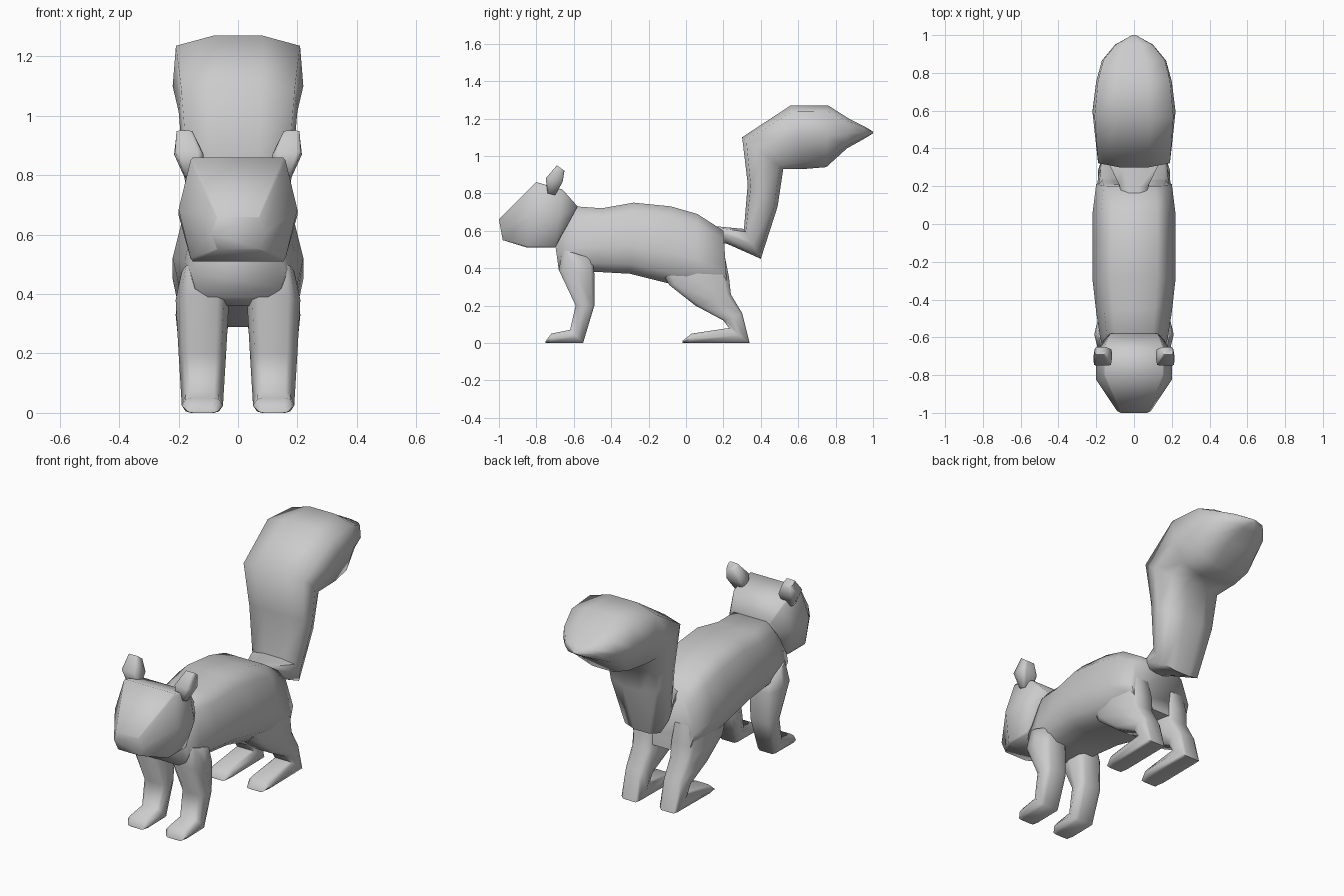
import bpy
import bmesh
import math

cube = bpy.data.objects.get("Cube")
if cube:
    bpy.data.objects.remove(cube, do_unlink=True)

# Single fur colour
fur = bpy.data.materials.new("grey fur")
fur.use_nodes = True
grey = (0.6, 0.6, 0.6, 1)
fur.diffuse_color = grey
fur.node_tree.nodes["Principled BSDF"].inputs["Base Color"].default_value = grey


def section_outline(width, upper, lower, corner, middle, flat):
    """Rounded box outline: pairs of (fraction along the spine, sideways offset)."""
    half = [
        (0, flat * upper * width),
        (corner, upper * width),
        (middle, width),
        (1 - corner, lower * width),
        (1, flat * lower * width),
    ]
    return half + [(along, -offset) for along, offset in reversed(half)]


def loft(name, sections, centre=0, lean=0, side=1,
         upper=0.8, lower=0.8, corner=0.1, middle=0.5, flat=0.7):
    """Skin a closed low-poly tube through sections of (start, end, half width)."""
    bm = bmesh.new()
    loops = []
    for start_y, start_z, end_y, end_z, width in sections:
        loop = []
        for along, offset in section_outline(width, upper, lower, corner, middle, flat):
            y = start_y + (end_y - start_y) * along
            z = start_z + (end_z - start_z) * along
            x = side * (centre + offset + lean * z)
            loop.append(bm.verts.new((x, y, z)))
        loops.append(loop)

    # Walls between neighbouring sections, then the two end caps
    for first, second in zip(loops, loops[1:]):
        for i in range(len(first)):
            bm.faces.new((first[i - 1], first[i], second[i], second[i - 1]))
    bm.faces.new(loops[0])
    bm.faces.new(loops[-1])
    bmesh.ops.recalc_face_normals(bm, faces=bm.faces)

    mesh = bpy.data.meshes.new(name)
    bm.to_mesh(mesh)
    bm.free()
    mesh.materials.append(fur)
    obj = bpy.data.objects.new(name, mesh)
    bpy.context.collection.objects.link(obj)
    bpy.ops.object.select_all(action="DESELECT")
    obj.select_set(True)
    bpy.context.view_layer.objects.active = obj
    bpy.ops.object.shade_smooth_by_angle(angle=math.radians(80))


def pair(name, sections, **options):
    """Build the same part on the left (+x) and the right (-x)."""
    for label, side in (("left", 1), ("right", -1)):
        loft(label + "_" + name, sections, side=side, **options)


# Each section holds the y and z of its upper or front end,
# the y and z of its lower or back end, and its half width.

# Trunk from chest to rump
loft("body", [
    (-.71, .6, -.68, .39, .16),
    (-.59, .73, -.6, .36, .18),
    (-.45, .72, -.48, .38, .2),
    (-.28, .75, -.3, .37, .22),
    (-.08, .73, -.1, .32, .22),
    (.06, .69, .05, .29, .22),
    (.2, .6, .22, .29, .2),
], upper=0.8, lower=0.9, corner=0.14, middle=0.6)

# Wedge-shaped head with a blunt muzzle
loft("head", [
    (-.58, .73, -.65, .6, .16),
    (-.66, .82, -.7, .51, .2),
    (-.8, .86, -.85, .51, .2),
    (-1, .66, -.98, .55, .09),
], corner=0.03, flat=0.95)

# Small blocky ears, leaning outwards
pair("ear", [
    (-.74, .8, -.7, .79, .03),
    (-.75, .88, -.66, .86, .05),
    (-.69, .95, -.65, .92, .03),
], lean=0.19, upper=0.9, lower=0.9, corner=0.05)

# Front legs, running down into the paws
pair("front_leg", [
    (-.66, .5, -.5, .45, .07),
    (-.68, .39, -.49, .37, .09),
    (-.59, .2, -.49, .2, .08),
    (-.62, .07, -.55, 0, .07),
    (-.72, .05, -.72, 0, .07),
    (-.75, .01, -.75, 0, .05),
], centre=0.12)

# Hind legs, with long feet
pair("hind_leg", [
    (-.14, .4, .2, .5, .07),
    (-.09, .31, .23, .35, .09),
    (.05, .2, .24, .26, .08),
    (.2, .12, .3, .16, .07),
    (.23, .08, .34, 0, .07),
    (.03, .05, .03, 0, .07),
    (-.02, .01, -.02, 0, .05),
], centre=0.12)

# Bushy tail, rising from the rump and folding backwards
loft("tail", [
    (.1, .63, .12, .54, .06),
    (.2, .62, .22, .53, .08),
    (.31, .61, .4, .45, .14),
    (.33, .85, .49, .73, .18),
    (.3, 1.1, .52, .93, .2),
    (.56, 1.27, .63, .93, .22),
    (.76, 1.27, .75, .94, .2),
    (.87, 1.2, .86, 1.04, .17),
    (.95, 1.16, .95, 1.09, .1),
    (1, 1.13, 1, 1.12, .01),
], upper=0.95, flat=0.4)
